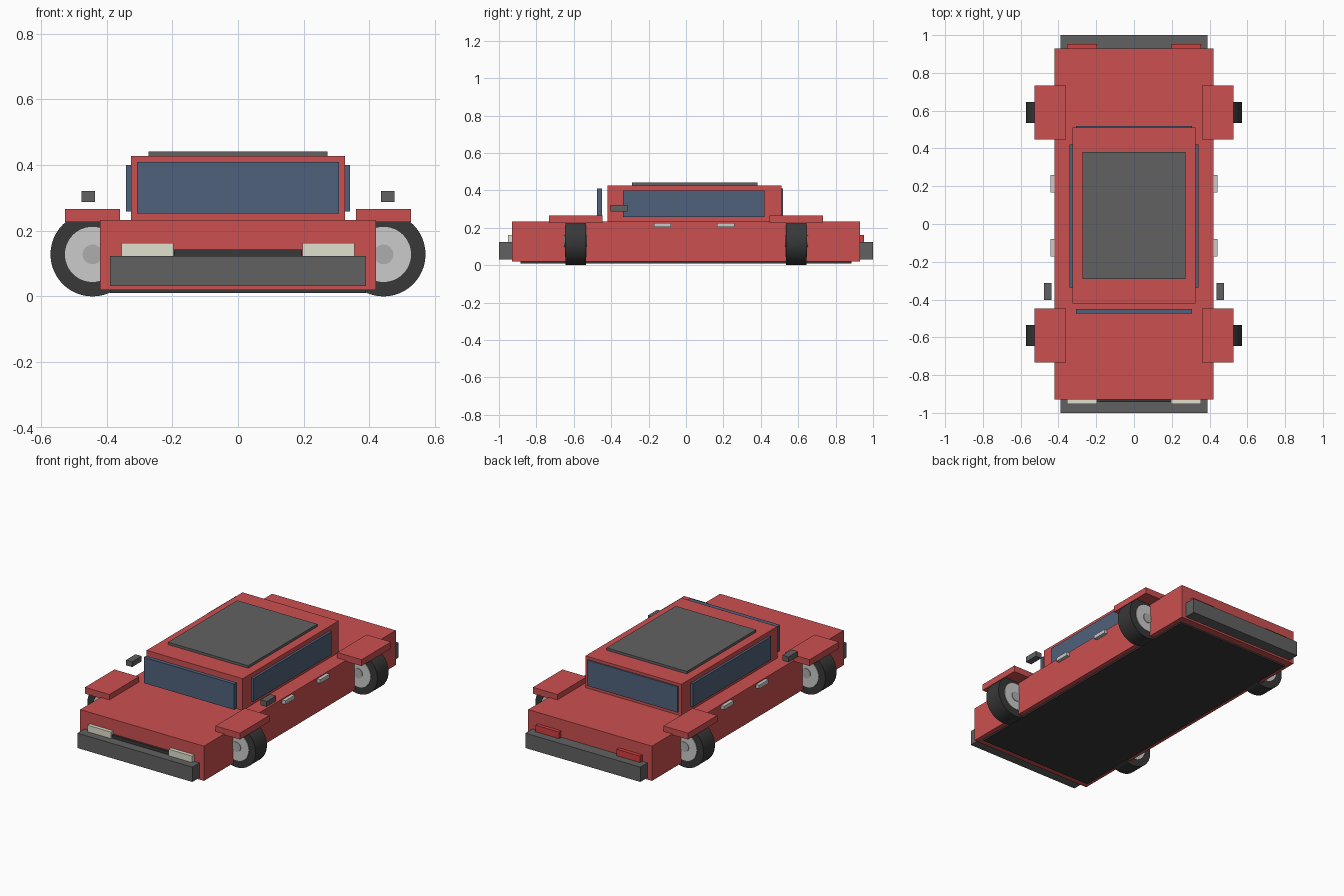
import bpy, math

if "Cube" in bpy.data.objects:
    bpy.data.objects.remove(bpy.data.objects["Cube"])


def material(name, r, g, b):
    m = bpy.data.materials.new(name)
    m.diffuse_color = (r, g, b, 1)
    m.use_nodes = True
    m.node_tree.nodes["Principled BSDF"].inputs["Base Color"].default_value = m.diffuse_color
    return m


RED = material("red_paint", 0.6, 0.08, 0.08)
GLASS = material("blue_glass", 0.08, 0.12, 0.2)
TRIM = material("dark_trim", 0.12, 0.12, 0.12)
BLACK = material("black", 0.04, 0.04, 0.04)
METAL = material("light_metal", 0.55, 0.55, 0.57)
HUB = material("hub_metal", 0.42, 0.42, 0.42)
LAMP = material("lamp", 0.75, 0.75, 0.62)
LIGHT_RED = material("light_red", 0.65, 0.05, 0.05)


def box(name, x, y, z, mat):
    """Box from (min, max) pairs."""
    spans = (x, y, z)
    bpy.ops.mesh.primitive_cube_add(size=1, location=[(a + b) / 2 for a, b in spans])
    o = bpy.context.object
    o.name = name
    o.scale = [b - a for a, b in spans]
    bpy.ops.object.transform_apply(location=False, rotation=False, scale=True)
    o.data.materials.append(mat)
    return o


def pair(name, x, y, z, mat):
    """Box on the right side and its mirror image on the left."""
    box(name + "_right", x, y, z, mat)
    box(name + "_left", (-x[1], -x[0]), y, z, mat)


def disc(name, radius, width, x, y, mat):
    """Cylinder whose axis runs front to back."""
    bpy.ops.mesh.primitive_cylinder_add(vertices=48, radius=radius, depth=width,
                                        location=(x, y, 0.128),
                                        rotation=(math.pi / 2, 0, 0))
    o = bpy.context.object
    o.name = name
    o.data.materials.append(mat)
    bpy.ops.object.shade_smooth_by_angle()


# Body, cabin, floor and roof panel
box("body", (-0.42, 0.42), (-0.93, 0.93), (0.02, 0.233), RED)
box("cabin", (-0.326, 0.326), (-0.42, 0.51), (0.22, 0.427), RED)
box("floor_pan", (-0.39, 0.39), (-0.885, 0.885), (0.01, 0.03), BLACK)
box("roof_panel", (-0.272, 0.272), (-0.29, 0.381), (0.42, 0.442), TRIM)

# Windows
box("windshield", (-0.307, 0.307), (-0.475, -0.45), (0.252, 0.41), GLASS)
box("rear_window", (-0.307, 0.307), (0.495, 0.519), (0.252, 0.41), GLASS)
pair("side_window", (0.316, 0.341), (-0.337, 0.421), (0.258, 0.4), GLASS)

# Bumpers, grille and lights
box("front_bumper", (-0.39, 0.39), (-1.0, -0.92), (0.032, 0.123), TRIM)
box("rear_bumper", (-0.39, 0.39), (0.92, 1.0), (0.032, 0.123), TRIM)
box("grille", (-0.195, 0.195), (-0.943, -0.92), (0.07, 0.143), BLACK)
pair("headlight", (0.196, 0.355), (-0.952, -0.92), (0.1, 0.163), LAMP)
pair("taillight", (0.196, 0.355), (0.92, 0.952), (0.1, 0.163), LIGHT_RED)

# Mirrors and door handles
pair("mirror", (0.436, 0.477), (-0.403, -0.312), (0.288, 0.321), TRIM)
for label, y in (("front", -0.125), ("rear", 0.213)):
    pair(label + "_door_handle", (0.415, 0.441), (y - 0.046, y + 0.046),
         (0.204, 0.227), METAL)

# Fenders and wheels
for end, y in (("front", -0.59), ("rear", 0.59)):
    pair(end + "_fender", (0.36, 0.526), (y - 0.143, y + 0.143), (0.227, 0.266), RED)
    for side, x in (("left", -0.443), ("right", 0.443)):
        tag = f"{end}_{side}"
        disc(tag + "_tyre", 0.128, 0.11, x, y, BLACK)
        disc(tag + "_rim", 0.084, 0.116, x, y, METAL)
        disc(tag + "_hub", 0.03, 0.123, x, y, HUB)
